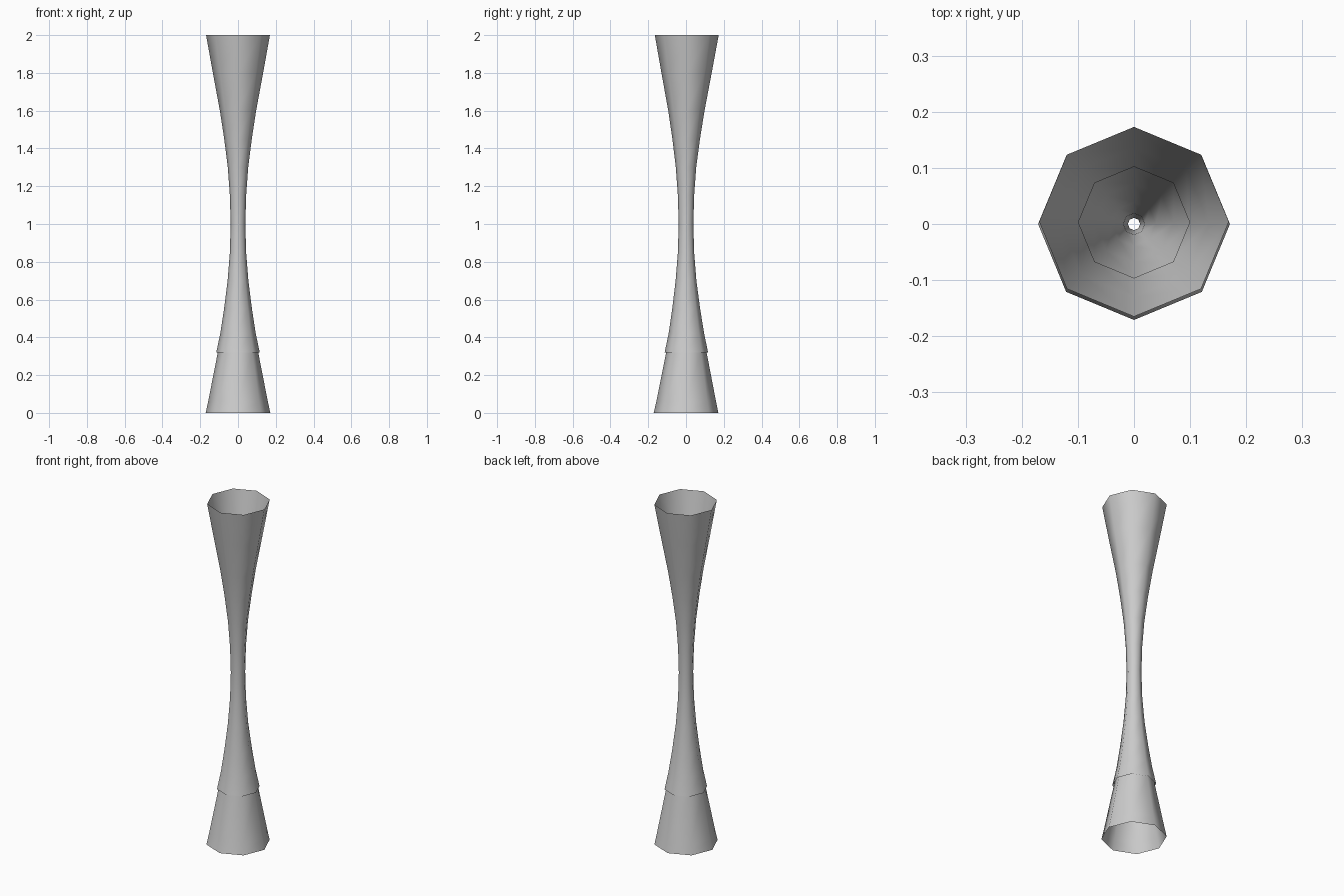
import bpy
import bmesh
from math import cos, sin, pi

SIDES = 8

cube = bpy.data.objects.get("Cube")
if cube:
    bpy.data.objects.remove(cube, do_unlink=True)

# One plain grey for both horns
grey = bpy.data.materials.new("plain grey")
grey.use_nodes = True
color = (0.6, 0.6, 0.6, 1)
grey.diffuse_color = color
grey.node_tree.nodes["Principled BSDF"].inputs["Base Color"].default_value = color


def open_horn(name, profile):
    """Loft an open eight-sided tube through (height, radius, y shift) rings."""
    bm = bmesh.new()
    rings = []
    for z, r, shift in profile:
        rings.append([bm.verts.new((r * cos(2 * pi * i / SIDES),
                                    r * sin(2 * pi * i / SIDES) + shift, z))
                      for i in range(SIDES)])
    for low, high in zip(rings, rings[1:]):
        for i in range(SIDES):
            j = (i + 1) % SIDES
            bm.faces.new((low[i], low[j], high[j], high[i]))
    mesh = bpy.data.meshes.new(name)
    bm.to_mesh(mesh)
    bm.free()
    mesh.materials.append(grey)
    for face in mesh.polygons:
        face.use_smooth = True
    obj = bpy.data.objects.new(name, mesh)
    bpy.context.collection.objects.link(obj)
    return obj


# Outer sleeve: flared lower lip, narrow waist, wide open top
open_horn("outer_sleeve", [
    (0.32, 0.115, 0.002), (0.42, 0.094, 0.002), (0.55, 0.074, 0.001),
    (0.7, 0.055, 0), (0.85, 0.043, 0), (1.0, 0.039, 0), (1.15, 0.043, 0),
    (1.3, 0.054, 0), (1.45, 0.073, 0.001), (1.6, 0.096, 0.002),
    (1.8, 0.133, 0.003), (2.0, 0.169, 0.004)])

# Inner horn: wide foot, pinched waist, smaller rim inside the sleeve
open_horn("inner_horn", [
    (0, 0.171, 0), (0.06, 0.158, 0.001), (0.32, 0.107, 0.002),
    (0.5, 0.075, 0.001), (0.7, 0.041, 0), (0.85, 0.019, 0), (1.0, 0.011, 0),
    (1.15, 0.019, 0), (1.3, 0.039, 0), (1.5, 0.07, 0.002), (1.67, 0.1, 0.003)])
